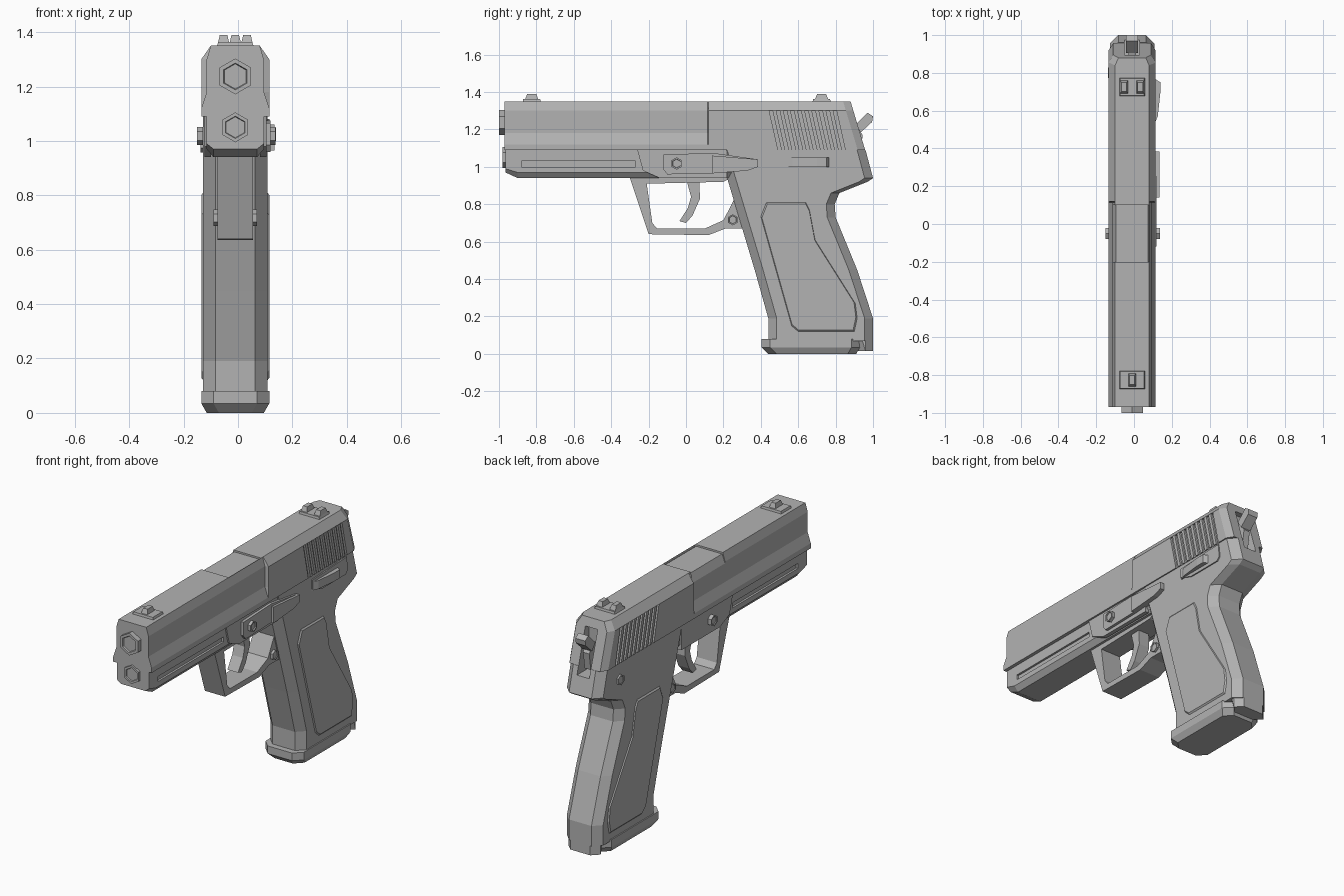
import bpy, bmesh, math
from mathutils import Vector

default_cube = bpy.data.objects.get("Cube")
if default_cube:
    bpy.data.objects.remove(default_cube, do_unlink=True)

# Shared heights and half widths of the body
TOP, SHOULDER, LEDGE, SEAM, BELLY = 1.35, 1.3, 1.18, 1.09, .94
WIDE, BODY, SLIM, FLAT = .125, .118, .105, .09
CENTRE = Vector((-.01, 0, 0))
BOTH = (-1, 1)
LEFT = (1,)
RIGHT = (-1,)

grey = bpy.data.materials.new("gunmetal_grey")
grey.use_nodes = True
shade = (.45, .45, .45, 1)
grey.diffuse_color = shade
grey.node_tree.nodes["Principled BSDF"].inputs["Base Color"].default_value = shade


def build(name, lofts):
    """Make one object from lofts, each a list of rings of points."""
    bm = bmesh.new()
    for rings in lofts:
        loops = [[bm.verts.new(point) for point in ring] for ring in rings]
        for lower, upper in zip(loops, loops[1:]):
            for i in range(len(lower)):
                bm.faces.new((lower[i - 1], lower[i], upper[i], upper[i - 1]))
        bm.faces.new(loops[0])
        bm.faces.new(loops[-1])
    bmesh.ops.recalc_face_normals(bm, faces=bm.faces)
    bmesh.ops.translate(bm, verts=bm.verts, vec=CENTRE)
    mesh = bpy.data.meshes.new(name)
    bm.to_mesh(mesh)
    bm.free()
    mesh.materials.append(grey)
    obj = bpy.data.objects.new(name, mesh)
    bpy.context.scene.collection.objects.link(obj)
    return obj


def slab(outline, x_start, x_end):
    return [[(x, y, z) for y, z in outline] for x in (x_start, x_end)]


def core(name, outline, half):
    """Side outline extruded symmetrically about the centre line."""
    return build(name, [slab(outline, -half, half)])


def plate(name, outline, inner, outer, sides=BOTH):
    """Side outline extruded outwards on the chosen flanks."""
    return build(name, [slab(outline, side * inner, side * outer) for side in sides])


def rectangle(left, right, bottom, top):
    return [(left, bottom), (right, bottom), (right, top), (left, top)]


def section(half, y, lean=0, narrow=1):
    """Mirrored cross-section, optionally leaning back towards the bottom."""
    return [(side * width * narrow, y + lean * (TOP - z), z)
            for side, points in ((1, half), (-1, half[::-1])) for width, z in points]


def chamfered(z, front, back, width, bevel=.045):
    """Level ring with cut corners."""
    half = [(width - bevel, front), (width, front + bevel), (width, back - bevel), (width - bevel, back)]
    return [(side * x, y, z) for side, points in ((1, half), (-1, half[::-1])) for x, y in points]


def tapered_block(name, x, y, bottom, top, width, depth, taper):
    return build(name, [[[(x + u * width * scale, y + v * depth * scale, z)
                          for u, v in rectangle(-1, 1, -1, 1)]
                         for z, scale in ((bottom, 1), (top, taper))]])


def bolt(name, position, radius, direction, height):
    """Hexagonal head with a raised rim and a sunk middle."""
    axis = Vector(direction)
    across = axis.cross((0, 0, 1)) * radius
    up = Vector((0, 0, radius))
    angles = [math.tau * (i + .5) / 6 for i in range(6)]
    build(name, [[[Vector(position) + axis * height * rise
                   + (across * math.cos(a) + up * math.sin(a)) * scale for a in angles]
                  for scale, rise in ((1, 0), (1, 1), (.75, 1), (.7, .8))]])


def cut(target, cutter):
    modifier = target.modifiers.new("cut", "BOOLEAN")
    modifier.operation = "DIFFERENCE"
    modifier.solver = "EXACT"
    modifier.object = cutter
    bpy.context.view_layer.objects.active = target
    bpy.ops.object.modifier_apply(modifier=modifier.name)
    bpy.data.objects.remove(cutter, do_unlink=True)


# Slide: slim flared front, full-width rear and tapered tail
def slide_half(shoulder_width):
    return [(FLAT, TOP), (shoulder_width, SHOULDER), (shoulder_width, LEDGE), (WIDE, LEDGE - .06), (WIDE, SEAM)]


slim, wide = slide_half(SLIM), slide_half(WIDE)
slide = build("slide", [[section(slim, -.97), section(slim, .115), section(wide, .12),
                         section(wide, .84, lean=.3), section(wide, .88, lean=.3, narrow=.8)]])
port = rectangle(-.2, .1, LEDGE, 1.5)
cut(slide, plate("port_cutter", port, -FLAT, .2, RIGHT))
cut(slide, core("hammer_slot_cutter", rectangle(.86, 1.1, 1, SHOULDER), .04))

# Slanted grip serrations on both flanks
serrations = []
for i in range(10):
    start, gap, slant = .445 + i * .038, .018, .047
    groove = [(start, SHOULDER), (start + gap, SHOULDER),
              (start + slant + gap, SEAM), (start + slant, SEAM)]
    serrations += [slab(groove, side * (WIDE - .013), side * .2) for side in BOTH]
cut(slide, build("serration_cutter", serrations))

# Barrel hood, muzzle and recoil rod
hood = [(.085, TOP - .01), (SLIM, SHOULDER - .01), (SLIM, LEDGE - .02)]
build("barrel_hood", [[section(hood, -.21), section(hood, SLIM)]])
FORWARD = (0, -1, 0)
bolt("muzzle", (0, -.96, 1.237), .066, FORWARD, .04)
bolt("recoil_rod", (0, -.95, 1.05), .055, FORWARD, .03)

# Front frame with side grooves and raised rear flanks
rail = [(SLIM, SEAM), (SLIM, BELLY + .03), (.08, BELLY)]
nose = [(SLIM, SEAM), (SLIM, BELLY + .05), (.08, BELLY + .03)]
frame = build("front_frame", [[section(nose, -.965), section(rail, -.9), section(rail, .3)]])
cut(frame, plate("groove_cutter", rectangle(-.88, -.27, 1, 1.03), SLIM - .012, .2))
flank = [(-.26, SEAM), (-.25, SEAM + .015), (-.14, SEAM + .015), (-.13, SEAM),
         (.22, SEAM), (.22, BELLY), (-.14, BELLY), (-.23, .98)]
plate("frame_flank", flank, FLAT, BODY - .004)

# Grip: sloping front edge, curved back with a tang
def front_edge(z):
    return min(.44, .22 + .3 * (BELLY - z))


back_edge = [(SEAM, .96), (BELLY, 1), (.92, .97), (.86, .82), (.8, .795), (.73, .8), (.45, .915), (.19, 1), (.07, 1)]
grip = build("grip", [[chamfered(z, front_edge(z), back, BODY) for z, back in back_edge]])
cut(grip, core("tail_slot_cutter", rectangle(.87, 1.1, 1.04, 1.2), .04))
build("backstrap_heel", [[chamfered(.08, .9, 1, SLIM, .04), chamfered(.015, .92, 1, SLIM, .04)]])
build("magazine_base", [[chamfered(.08, .405, .93, WIDE), chamfered(.035, .405, .93, WIDE),
                         chamfered(0, .44, .91, SLIM)]])

# Raised grip panels with bevelled rims
panel = [(.43, .81), (.64, .81), (.66, .77), (.69, .61), (.905, .27), (.915, .19),
         (.9, .12), (.6, .12), (.565, .15), (.4, .735)]
middle = Vector((.64, .45))
rim = [middle + (Vector(point) - middle) * .975 for point in panel]
build("grip_panels", [[[(side * x, y, z) for y, z in outline]
                       for outline, x in ((panel, SLIM), (panel, BODY), (rim, WIDE))] for side in BOTH])

# Trigger guard and trigger
core("trigger_guard", [(-.3, BELLY), (-.2, .64), (.12, .635), (.21, .67), (.315, .67), (.32, .86), (.27, .85),
                       (.2, .715), (.1, .67), (-.155, .67), (-.18, .7), (-.21, .91), (.2, .92), (.24, BELLY)], .066)
core("trigger", [(0, BELLY), (.07, BELLY), (.075, .83), (.035, .74), (0, .7), (-.035, .71), (.01, .78), (.027, .84)], .035)

# Pins through the guard and frame
for side in BOTH:
    outward = (side, 0, 0)
    bolt("guard_pin", (side * .06, .25, .717), .03, outward, .02)
    bolt("frame_pin", (side * BODY, -.05, 1.018), .033, outward, .022 if side < 0 else .03)
bolt("safety_pin", (-BODY, .8, .99), .032, (-1, 0, 0), .01)

# Slide release with thumb tab
thumb = [(.14, 1.06), (.385, 1.04), (.385, 1), (.33, .98), (.14, .965)]
plate("slide_release", [(-.12, 1.065), (.14, 1.075)] + thumb[1:] + [(-.1, .96), (-.12, .985)], SLIM, BODY + .012, LEFT)
plate("release_thumb_tab", thumb, SLIM, BODY + .027, LEFT)

# Safety lever with wedge-shaped tab
plate("safety_plate", [(.53, 1.065), (.85, 1.08), (.86, 1), (.84, .98), (.62, .98), (.53, 1.01)], SLIM, WIDE, LEFT)
wedge = [(0, .53), (.018, .57), (.032, .7), (.032, .75), (0, .77)]
build("safety_tab", [[[(BODY + x, y, z) for x, y in wedge] for z in (1, 1.05)]])

# Sights: low bases with tapered posts
for name, y, posts in (("front_sight", -.825, (0,)), ("rear_sight", .725, (-.043, .043))):
    tapered_block(name + "_base", 0, y, TOP - .01, TOP + .013, .07, .05, .9)
    for x in posts:
        tapered_block(name + "_post", x, y, TOP, TOP + .04, .023, .04, .6)

# Hammer in the rear slot
core("hammer_stem", [(.85, 1.05), (.93, 1.07), (.945, 1.17), (.91, 1.22), (.85, 1.2)], .02)
core("hammer_spur", [(.905, 1.225), (.97, 1.29), (1, 1.27), (.995, 1.24), (.935, 1.185)], .032)
